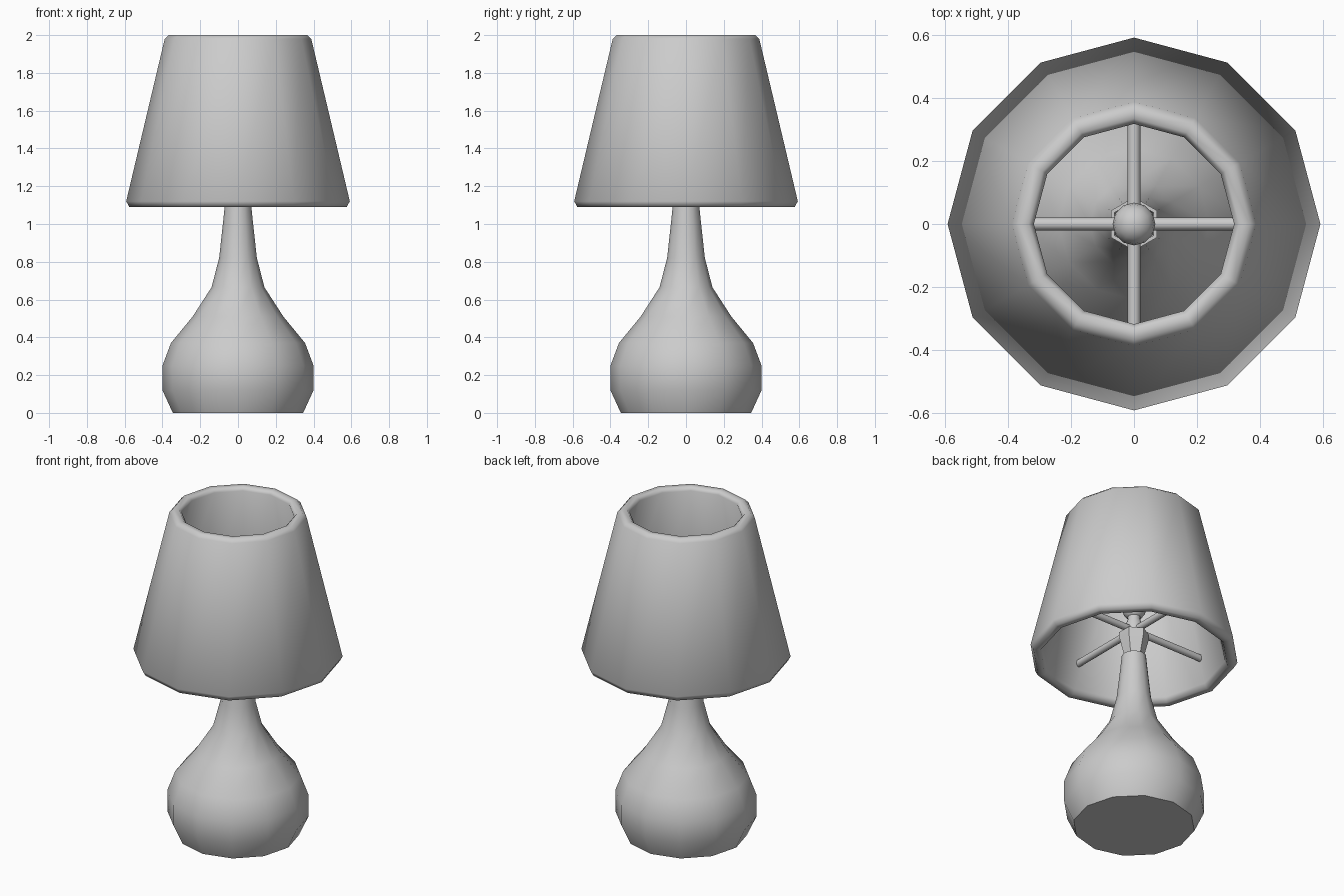
import bpy
import math
from math import cos, sin, pi, radians

cube = bpy.data.objects.get("Cube")
if cube:
    bpy.data.objects.remove(cube, do_unlink=True)

grey = bpy.data.materials.new("plain_grey")
grey.use_nodes = True
colour = (0.6, 0.6, 0.6, 1)
grey.diffuse_color = colour
grey.node_tree.nodes["Principled BSDF"].inputs["Base Color"].default_value = colour


def finish(obj, angle=50):
    obj.data.materials.append(grey)
    bpy.ops.object.select_all(action="DESELECT")
    obj.select_set(True)
    bpy.context.view_layer.objects.active = obj
    bpy.ops.object.shade_smooth_by_angle(angle=radians(angle))
    return obj


def lathe(name, profile, sides, closed=False, turn=0.0, angle=50):
    """Spin (radius, height) points, listed bottom to top on the outside."""
    verts = [(r * cos(turn + 2 * pi * i / sides), r * sin(turn + 2 * pi * i / sides), z)
             for r, z in profile for i in range(sides)]
    rows = len(profile)
    faces = []
    for j in range(rows if closed else rows - 1):
        a, b = j * sides, (j + 1) % rows * sides
        for i in range(sides):
            k = (i + 1) % sides
            faces.append((a + i, a + k, b + k, b + i))
    if not closed:
        faces.append(tuple(reversed(range(sides))))
        faces.append(tuple(range((rows - 1) * sides, rows * sides)))
    mesh = bpy.data.meshes.new(name)
    mesh.from_pydata(verts, [], faces)
    obj = bpy.data.objects.new(name, mesh)
    bpy.context.collection.objects.link(obj)
    return finish(obj, angle)


# Gourd-shaped body with a slim neck
lathe("lamp_body", [(0.345, 0), (0.40, 0.12), (0.40, 0.25), (0.355, 0.37), (0.24, 0.51),
                    (0.14, 0.665), (0.10, 0.82), (0.08, 1.0), (0.07, 1.10)], 12)

# Hollow tapered shade with rounded rims
lathe("lamp_shade", [(0.535, 1.09), (0.575, 1.09), (0.592, 1.12), (0.388, 1.98),
                     (0.368, 2.0), (0.335, 2.0), (0.318, 1.98), (0.52, 1.12)],
      12, closed=True, angle=65)

# Six-sided socket cup, open at the top
lathe("socket_cup", [(0.045, 1.06), (0.085, 1.22), (0.085, 1.25),
                     (0.072, 1.25), (0.072, 1.22), (0.035, 1.10)], 6, turn=pi / 6, angle=25)

# Stem and round knob above the cup
lathe("knob_stem", [(0.035, 1.10), (0.05, 1.24), (0.05, 1.30), (0.035, 1.34), (0.04, 1.38)], 12)
bpy.ops.mesh.primitive_uv_sphere_add(segments=12, ring_count=8, radius=0.068,
                                     location=(0, 0, 1.41))
knob = bpy.context.object
knob.name = "round_knob"
finish(knob)

# Crossed rods that carry the shade
for name, turn in (("shade_rod_side", 0), ("shade_rod_front", pi / 2)):
    bpy.ops.mesh.primitive_cylinder_add(vertices=10, radius=0.021, depth=0.98,
                                        location=(0, 0, 1.27), rotation=(0, pi / 2, turn))
    rod = bpy.context.object
    rod.name = name
    finish(rod)
